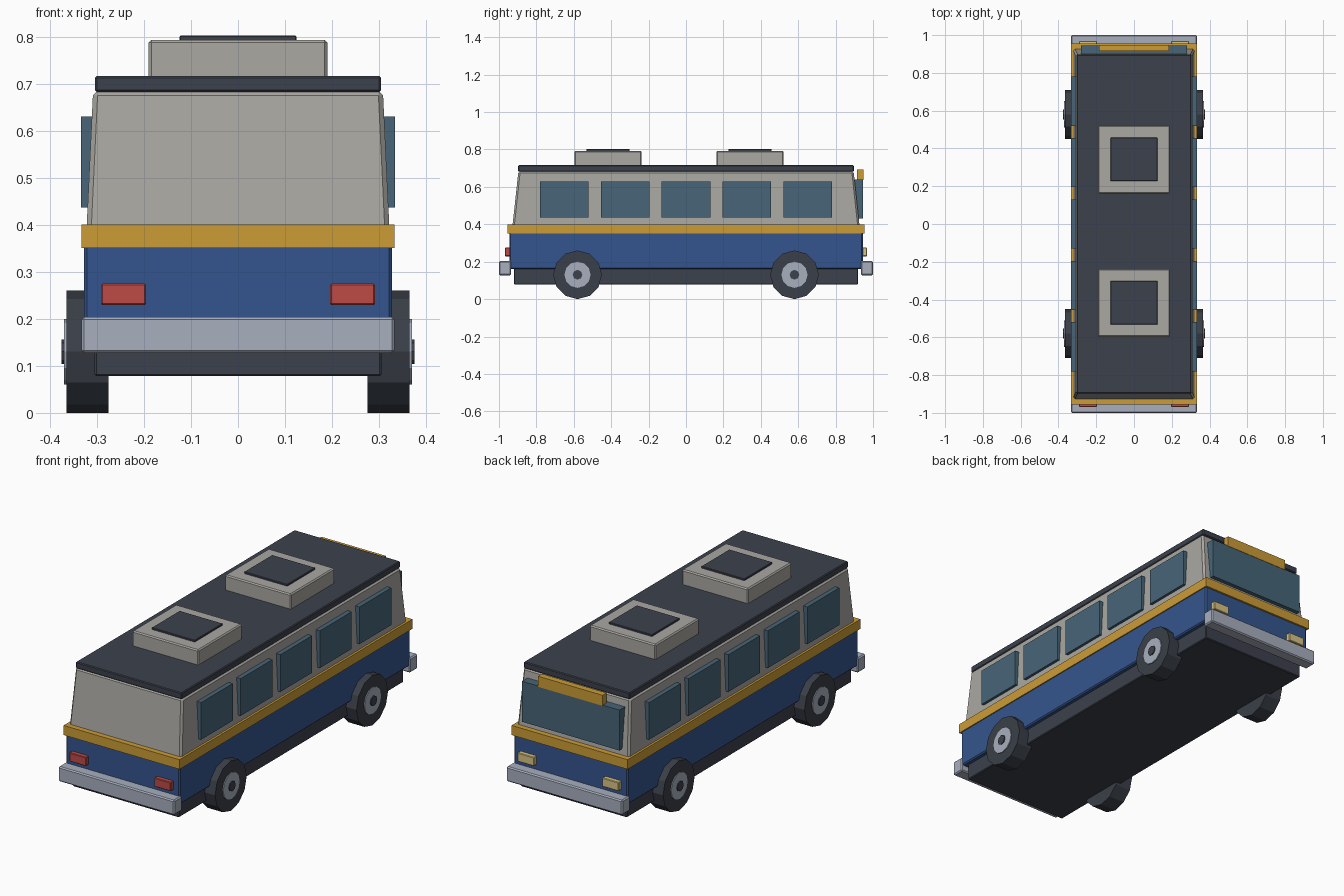
import bpy
import bmesh
from math import pi
from mathutils import Matrix, Vector

if "Cube" in bpy.data.objects:
    bpy.data.objects.remove(bpy.data.objects["Cube"], do_unlink=True)


def material(name, hex_code):
    """Flat material from an sRGB hex code, stored as linear values."""
    srgb = [int(hex_code[i:i + 2], 16) / 255 for i in (0, 2, 4)]
    colour = [((c + 0.055) / 1.055) ** 2.4 for c in srgb] + [1]
    mat = bpy.data.materials.new(name)
    mat.use_nodes = True
    mat.diffuse_color = colour
    mat.node_tree.nodes["Principled BSDF"].inputs["Base Color"].default_value = colour
    return mat


CREAM = material("warm_grey_paint", "aaa8a2")
BLUE = material("blue_paint", "34558e")
GOLD = material("gold_trim", "cc9c36")
DARK = material("charcoal", "3c414c")
RUBBER = material("tyre_rubber", "3a3f48")
GLASS = material("window_glass", "476578")
SILVER = material("silver_metal", "a7afbe")
RED = material("red_lamp", "bd4b46")
LAMP = material("pale_lamp", "d9c583")


def finish(name, bm, mat, bevel):
    mesh = bpy.data.meshes.new(name)
    bm.to_mesh(mesh)
    bm.free()
    mesh.materials.append(mat)
    obj = bpy.data.objects.new(name, mesh)
    bpy.context.collection.objects.link(obj)
    if bevel:
        mod = obj.modifiers.new("soft_edges", "BEVEL")
        mod.width = bevel
        mod.segments = 1
    return obj


def box(name, mat, x, y, z, bevel=0.004, taper=(0, 0)):
    """Box from (min, max) spans; taper pulls the top edges inward."""
    bm = bmesh.new()
    bmesh.ops.create_cube(bm, size=1)
    for v in bm.verts:
        top = v.co.z > 0
        sx, sy = (1 if v.co.x > 0 else -1), (1 if v.co.y > 0 else -1)
        v.co = Vector((x[sx > 0], y[sy > 0], z[top]))
        if top:
            v.co -= Vector((sx * taper[0], sy * taper[1], 0))
    return finish(name, bm, mat, bevel)


def disc(name, mat, radius, inner, outer, side, y, z, sides):
    """Cylinder along x between two distances from the centre line."""
    bm = bmesh.new()
    place = Matrix.Translation((side * (inner + outer) / 2, y, z)) @ Matrix.Rotation(pi / 2, 4, "Y")
    bmesh.ops.create_cone(bm, cap_ends=True, segments=sides, radius1=radius,
                          radius2=radius, depth=outer - inner, matrix=place)
    return finish(name, bm, mat, 0)


# Body shell, stacked from the chassis up
box("chassis", DARK, (-0.305, 0.305), (-0.92, 0.92), (0.078, 0.17))
box("lower_body", BLUE, (-0.327, 0.327), (-0.945, 0.945), (0.16, 0.37), 0.006)
box("belt_trim", GOLD, (-0.333, 0.333), (-0.955, 0.955), (0.35, 0.40), 0)
box("cabin", CREAM, (-0.322, 0.322), (-0.928, 0.928), (0.39, 0.685), 0.01, (0.014, 0.032))
box("roof", DARK, (-0.304, 0.304), (-0.897, 0.897), (0.682, 0.716))

# Roof vents
for label, y in (("rear", -0.417), ("front", 0.342)):
    box(label + "_roof_vent", CREAM, (-0.19, 0.19), (y - 0.18, y + 0.18), (0.71, 0.793), 0.006)
    box(label + "_vent_lid", DARK, (-0.124, 0.124), (y - 0.115, y + 0.115), (0.785, 0.802), 0.002)

# Windscreen and destination board
box("windscreen", GLASS, (-0.28, 0.28), (0.885, 0.946), (0.43, 0.64), 0)
box("destination_board", GOLD, (-0.185, 0.185), (0.915, 0.948), (0.637, 0.692), 0)

# Bumpers and lamps at both ends
for label, lamp_mat, end in (("tail", RED, -1), ("head", LAMP, 1)):
    box(label + "_bumper", SILVER, (-0.333, 0.333),
        sorted((end * 0.935, end * 1.0)), (0.127, 0.204), 0.006)
    for side in (-1, 1):
        box(label + "_lamp_" + ("left" if side > 0 else "right"), lamp_mat,
            sorted((side * 0.196, side * 0.291)),
            sorted((end * 0.93, end * 0.968)), (0.229, 0.275), 0.003)

# Side windows and wheels, repeated on both sides
for side, label in ((-1, "right"), (1, "left")):
    for i in range(5):
        y = (i - 2) * 0.325
        box(f"{label}_window_{i + 1}", GLASS, sorted((side * 0.29, side * 0.334)),
            (y - 0.13, y + 0.13), (0.437, 0.63), 0)
    for axle, y in (("rear", -0.58), ("front", 0.58)):
        name = f"{axle}_{label}_"
        disc(name + "tyre", RUBBER, 0.13, 0.275, 0.365, side, y, 0.13, 12)
        disc(name + "hub", SILVER, 0.07, 0.35, 0.37, side, y, 0.13, 12)
        disc(name + "hub_cap", DARK, 0.026, 0.36, 0.375, side, y, 0.13, 8)
